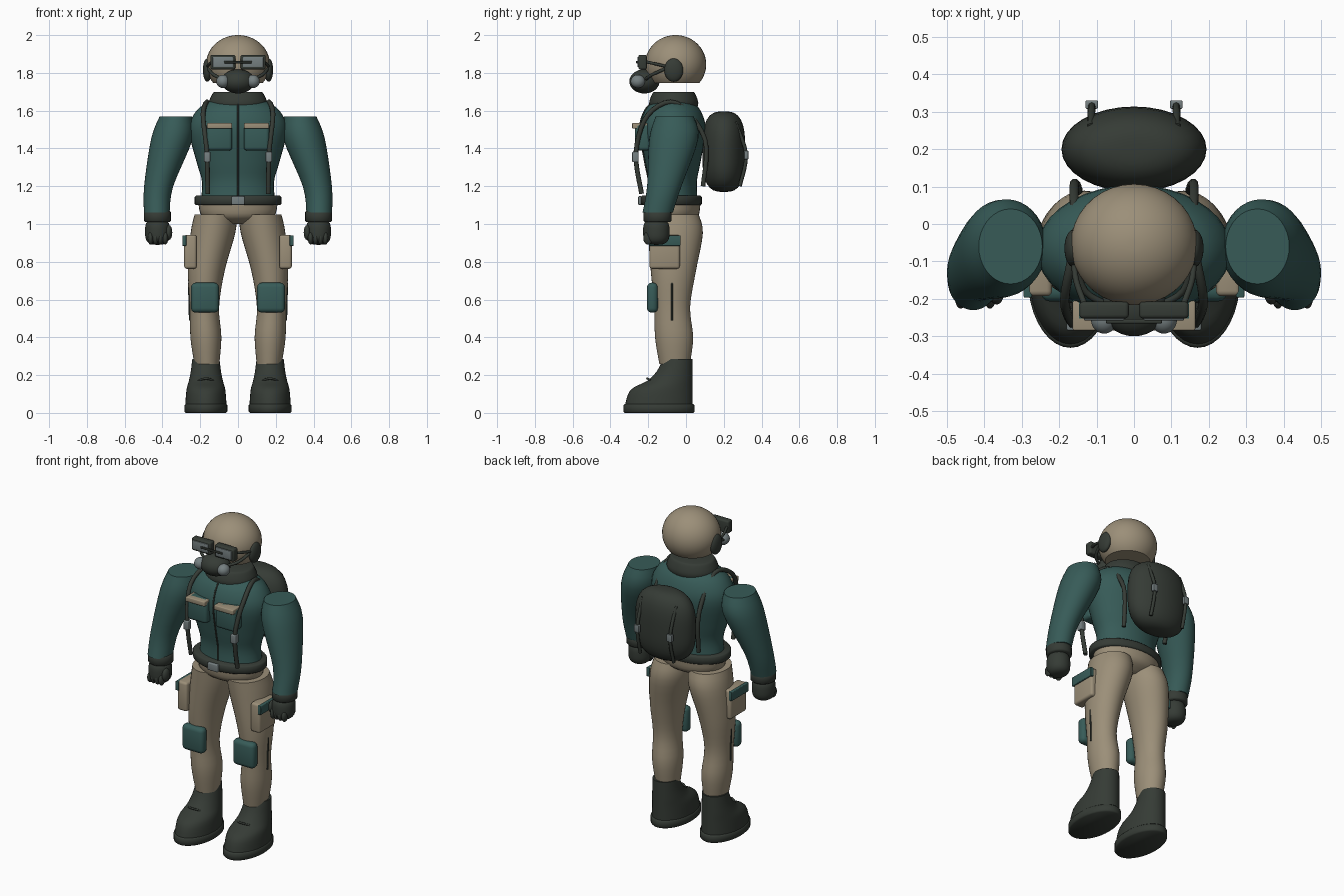
import bpy, bmesh, math
from mathutils import Vector

scene = bpy.context.scene
default = bpy.data.objects.get("Cube")
if default:
    bpy.data.objects.remove(default, do_unlink=True)


def material(name, rgb):
    mat = bpy.data.materials.new(name)
    mat.use_nodes = True
    colour = (*rgb, 1)
    mat.diffuse_color = colour
    mat.node_tree.nodes["Principled BSDF"].inputs["Base Color"].default_value = colour
    return mat


TAN = material("tan cloth", (.33, .275, .19))
TEAL = material("dark teal cloth", (.038, .105, .097))
DARK = material("charcoal rubber", (.036, .044, .036))
GREY = material("grey metal", (.18, .215, .22))


def finish(name, mat, bm):
    """Turn a bmesh into a smooth-shaded object with sharp creases."""
    bmesh.ops.recalc_face_normals(bm, faces=bm.faces)
    mesh = bpy.data.meshes.new(name)
    bm.to_mesh(mesh)
    bm.free()
    mesh.materials.append(mat)
    for poly in mesh.polygons:
        poly.use_smooth = True
    mesh.set_sharp_from_angle(angle=math.radians(50))
    scene.collection.objects.link(bpy.data.objects.new(name, mesh))


def spline(points, steps):
    """Interpolate a list of tuples smoothly."""
    pts = [Vector(p) for p in points]
    pts = [pts[0]] + pts + [pts[-1]]
    path = []
    for before, start, end, after in zip(pts, pts[1:], pts[2:], pts[3:]):
        pull, push = (end - before) / 2, (after - start) / 2
        for k in range(steps):
            t = k / steps
            ease = t * t * (3 - 2 * t)
            path.append(start + (end - start) * ease
                        + pull * (t * (1 - t) ** 2) - push * (t * t * (1 - t)))
    return path + [pts[-1]]


def loft(name, mat, rings, steps=4, segments=36):
    """Skin stacked ovals given as (z, radius x, radius y, centre x, centre y)."""
    bm = bmesh.new()
    loops = []
    for z, rx, ry, x, y in spline(rings, steps):
        angles = [math.tau * k / segments for k in range(segments)]
        loops.append([bm.verts.new((x + rx * math.cos(a), y + ry * math.sin(a), z)) for a in angles])
    for low, high in zip(loops, loops[1:]):
        for k in range(segments):
            bm.faces.new((low[k - 1], low[k], high[k], high[k - 1]))
    bm.faces.new(loops[0])
    bm.faces.new(loops[-1])
    finish(name, mat, bm)


def band(name, mat, centre, radii, height, edge=.007):
    """Flat oval disc with softened rims."""
    x, y, z = centre
    rims = ((-height / 2, edge), (edge - height / 2, 0), (height / 2 - edge, 0), (height / 2, edge))
    loft(name, mat, [(z + dz, radii[0] - inset, radii[1] - inset, x, y) for dz, inset in rims], steps=1)


def box(name, mat, centre, size, bevel=.01):
    bm = bmesh.new()
    bmesh.ops.create_cube(bm, size=1)
    bmesh.ops.scale(bm, vec=size, verts=bm.verts)
    bmesh.ops.bevel(bm, geom=bm.edges[:], offset=bevel, segments=3, profile=.5, affect='EDGES')
    bmesh.ops.translate(bm, vec=centre, verts=bm.verts)
    finish(name, mat, bm)


def ball(name, mat, centre, radii, boxy=2):
    """Ellipsoid; a higher boxy value squares its upright profile."""
    bm = bmesh.new()
    bmesh.ops.create_uvsphere(bm, u_segments=32, v_segments=20, radius=1)
    for vert in bm.verts:
        vert.co /= (vert.co.xy.length ** boxy + abs(vert.co.z) ** boxy) ** (1 / boxy)
    bmesh.ops.scale(bm, vec=radii, verts=bm.verts)
    bmesh.ops.translate(bm, vec=centre, verts=bm.verts)
    finish(name, mat, bm)


def tube(name, mat, points, radius):
    curve = bpy.data.curves.new(name, 'CURVE')
    curve.dimensions = '3D'
    curve.bevel_depth = radius
    curve.bevel_resolution = 2
    curve.use_fill_caps = True
    path = spline(points, steps=5)
    line = curve.splines.new('POLY')
    line.points.add(len(path) - 1)
    for point, position in zip(line.points, path):
        point.co = (*position, 1)
    curve.materials.append(mat)
    scene.collection.objects.link(bpy.data.objects.new(name, curve))


# Helmet with a flat open-face base, and breathing mask
dome = [math.radians(angle) for angle in range(-40, 90, 5)]
loft("helmet", TAN, [(1.845 + .155 * math.sin(a), .169 * math.cos(a), .162 * math.cos(a), 0, -.055)
                     for a in dome], steps=1)
ball("breathing_mask", DARK, centre=(0, -.22, 1.755), radii=(.088, .08, .064))
box("goggle_bridge", DARK, centre=(0, -.26, 1.857), size=(.15, .012, .012), bevel=.004)

# Jacket with front zip and collar
jacket = [(z, r, r * .67, 0, -.07) for z, r in
          ((1.1, .2), (1.22, .19), (1.33, .22), (1.5, .26), (1.6, .22), (1.65, .15))]
loft("jacket", TEAL, jacket)
tube("jacket_zip", DARK, [(x, y - ry, z) for z, rx, ry, x, y in jacket], radius=.005)
loft("collar", DARK, [(z, r, r * .84, 0, -.065) for z, r in
                      ((1.6, .14), (1.64, .155), (1.69, .135), (1.7, .12))])

# Belt and hips
band("belt", DARK, centre=(0, -.078, 1.125), radii=(.23, .162), height=.05)
box("belt_buckle", GREY, centre=(0, -.243, 1.124), size=(.07, .02, .046), bevel=.005)
loft("hips", TAN, [(z, r, r * .7, 0, -.07) for z, r in ((1, .1), (1.04, .19), (1.11, .21))])

ball("backpack", DARK, centre=(0, .2, 1.383), radii=(.194, .114, .213), boxy=3)

for side, prefix in ((-1, "right_"), (1, "left_")):
    def at(x, y, z):
        return (side * x, y, z)

    # Headset and goggles
    ball(prefix + "ear_cup", DARK, centre=at(.162, -.065, 1.815), radii=(.024, .05, .062))
    ball(prefix + "mask_filter", GREY, centre=at(.08, -.255, 1.755), radii=(.035, .038, .035))
    box(prefix + "goggle_frame", DARK, centre=at(.08, -.23, 1.857), size=(.132, .045, .078))
    box(prefix + "goggle_lens", GREY, centre=at(.08, -.253, 1.857), size=(.108, .009, .054), bevel=.003)
    ear = at(.16, -.09, 1.83)
    tube(prefix + "goggle_arm", DARK, [at(.13, -.22, 1.86), at(.155, -.15, 1.845), ear], radius=.008)
    tube(prefix + "mask_hose", DARK, [at(.06, -.22, 1.76), at(.13, -.18, 1.79), ear], radius=.009)

    # Sleeve, cuff and glove
    loft(prefix + "sleeve", TEAL, [(z, r, r * 1.18, side * x, y) for z, r, x, y in
                                   ((1.06, .068, .43, -.15), (1.2, .077, .42, -.115),
                                    (1.45, .11, .35, -.065), (1.57, .085, .33, -.06))])
    band(prefix + "cuff", DARK, centre=at(.427, -.15, 1.04), radii=(.071, .074), height=.06)
    ball(prefix + "glove", DARK, centre=at(.426, -.157, .96), radii=(.066, .07, .07), boxy=3)
    for finger in range(4):
        ball(prefix + "finger_" + str(finger + 1), DARK,
             centre=at(.385 + finger * .026, -.2, .925), radii=(.015, .026, .034))
    ball(prefix + "thumb", DARK, centre=at(.367, -.185, .955), radii=(.019, .03, .04))

    # Chest pocket
    box(prefix + "chest_pocket", TEAL, centre=at(.098, -.23, 1.462), size=(.135, .08, .146), bevel=.018)
    box(prefix + "pocket_flap", TAN, centre=at(.098, -.245, 1.52), size=(.132, .08, .03), bevel=.005)

    # Harness over the shoulder, and straps on the pack
    tube(prefix + "harness_strap", DARK,
         [at(.15, .09, 1.2), at(.16, .1, 1.45), at(.16, -.05, 1.64), at(.185, -.2, 1.58),
          at(.165, -.265, 1.38), at(.16, -.235, 1.16)], radius=.013)
    box(prefix + "harness_buckle", GREY, centre=at(.163, -.268, 1.355), size=(.034, .034, .055), bevel=.005)
    tube(prefix + "pack_strap", DARK,
         [at(.115, .26, 1.54), at(.113, .318, 1.37), at(.115, .285, 1.2)], radius=.01)
    box(prefix + "pack_buckle", GREY, centre=at(.113, .319, 1.365), size=(.034, .022, .046), bevel=.004)

    # Trouser leg with pouch, knee pad and seam
    loft(prefix + "trouser_leg", TAN, [(z, r, r * 1.23, side * x, y) for z, r, x, y in
                                       ((.26, .066, .165, -.06), (.4, .082, .17, -.063),
                                        (.56, .077, .177, -.073), (.75, .097, .168, -.067),
                                        (.95, .118, .133, -.056), (1.05, .112, .118, -.07))])
    box(prefix + "thigh_pouch", TAN, centre=at(.252, -.113, .853), size=(.066, .16, .18), bevel=.014)
    box(prefix + "pouch_flap", TEAL, centre=at(.284, -.113, .912), size=(.022, .168, .056), bevel=.004)
    box(prefix + "knee_pad", TEAL, centre=at(.175, -.178, .61), size=(.148, .058, .158), bevel=.024)
    tube(prefix + "leg_seam", DARK, [at(.26, -.074, .69), at(.255, -.074, .49)], radius=.005)

    # Boot, lined up along the heel
    loft(prefix + "boot", DARK, [(z, rx, ry, side * .17, .035 - ry) for z, rx, ry in
                                 ((.03, .11, .18), (.12, .103, .165), (.17, .09, .12),
                                  (.22, .08, .095), (.285, .072, .078))])
    band(prefix + "boot_sole", DARK, centre=at(.17, -.143, .024), radii=(.114, .188), height=.048)
    tube(prefix + "boot_crease", DARK,
         [at(.13, -.185, .172), at(.17, -.205, .182), at(.21, -.185, .172)], radius=.006)
